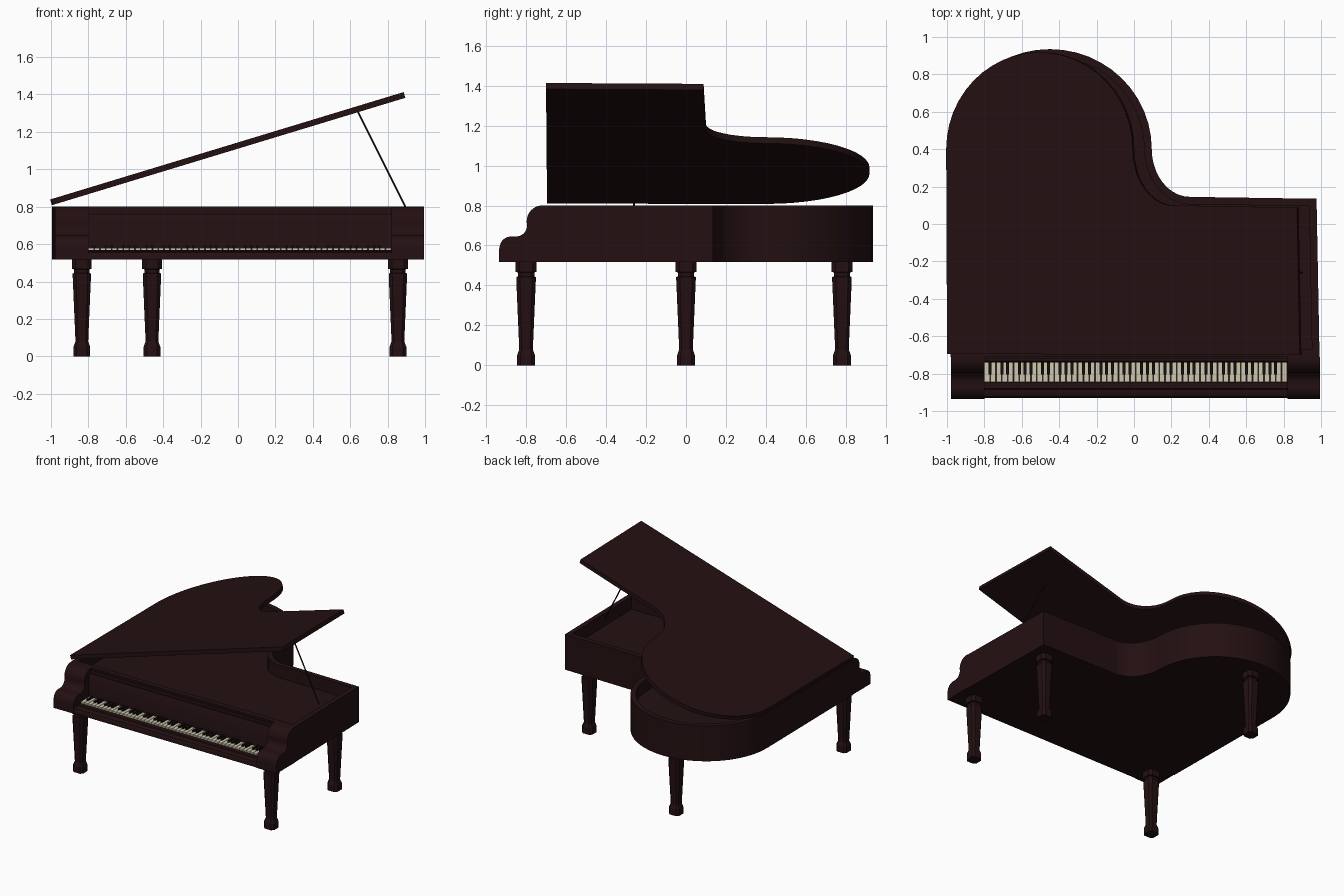
import bpy, bmesh, math
from mathutils import Vector, Matrix

if "Cube" in bpy.data.objects:
    bpy.data.objects.remove(bpy.data.objects["Cube"])


def material(name, rgb):
    m = bpy.data.materials.new(name)
    m.diffuse_color = (*rgb, 1)
    m.use_nodes = True
    m.node_tree.nodes["Principled BSDF"].inputs["Base Color"].default_value = m.diffuse_color
    return m


WOOD = material("dark_wood", (0.017, 0.005, 0.006))
IVORY = material("ivory", (0.62, 0.58, 0.43))
EBONY = material("ebony", (0.008, 0.004, 0.004))


def finish(name, bm, mat, smooth=True):
    bmesh.ops.recalc_face_normals(bm, faces=bm.faces)
    me = bpy.data.meshes.new(name)
    bm.to_mesh(me)
    bm.free()
    me.materials.append(mat)
    ob = bpy.data.objects.new(name, me)
    bpy.context.collection.objects.link(ob)
    if smooth:
        bpy.ops.object.select_all(action='DESELECT')
        ob.select_set(True)
        bpy.context.view_layer.objects.active = ob
        bpy.ops.object.shade_smooth_by_angle(angle=math.radians(30))
    return ob


def prism(name, pts, vec, mat=WOOD):
    """Extrude a closed 3D polygon along a vector."""
    bm = bmesh.new()
    f = bm.faces.new([bm.verts.new(p) for p in pts])
    top = bmesh.ops.extrude_face_region(bm, geom=[f])["geom"]
    bmesh.ops.translate(bm, vec=Vector(vec), verts=[v for v in top if isinstance(v, bmesh.types.BMVert)])
    return finish(name, bm, mat)


def add_box(bm, x0, x1, y0, y1, z0, z1):
    mat = Matrix.Translation(((x0 + x1) / 2, (y0 + y1) / 2, (z0 + z1) / 2))
    bmesh.ops.create_cube(bm, size=1, matrix=mat @ Matrix.Diagonal((x1 - x0, y1 - y0, z1 - z0, 1)))


def arc(cx, cy, rx, ry, a0, a1, n):
    ang = [math.radians(a0 + (a1 - a0) * i / n) for i in range(n + 1)]
    return [(cx + rx * math.cos(a), cy + ry * math.sin(a)) for a in ang]


def inset(pts, d):
    """Offset a clockwise outline inwards with mitred corners."""
    out = []
    for i, p in enumerate(pts):
        p = Vector(p)
        a = (p - Vector(pts[i - 1])).normalized()
        b = (Vector(pts[(i + 1) % len(pts)]) - p).normalized()
        na, nb = Vector((a.y, -a.x)), Vector((b.y, -b.x))
        out.append(tuple(p + (na + nb) * d / (1 + na.dot(nb))))
    return out


# Case: clockwise outline with round tail and concave bend
case = [(-0.982, -0.71)] + arc(-0.45, 0.4, 0.545, 0.535, 180, 0, 24)
case += arc(0.3, 0.4, 0.205, 0.255, 180, 270, 10)[1:] + [(0.976, 0.135), (0.992, -0.71)]
inner = inset(case, 0.04)
BOTTOM, DECK, TOP = 0.517, 0.70, 0.80
bm = bmesh.new()
rings = [[bm.verts.new((x, y, z)) for x, y in line]
         for line, z in ((case, BOTTOM), (case, TOP), (inner, TOP), (inner, DECK))]
for r0, r1 in zip(rings, rings[1:]):
    for i in range(len(case)):
        bm.faces.new((r0[i - 1], r0[i], r1[i], r1[i - 1]))
bm.faces.new(rings[0])
bm.faces.new(rings[-1])
finish("case", bm, WOOD)

# Scrolled cheeks either side of the keyboard
cheek = [(-0.71, BOTTOM), (-0.935, BOTTOM), (-0.935, 0.58)]
cheek += arc(-0.875, 0.585, 0.058, 0.06, 165, 90, 6)
cheek += arc(-0.85, 0.70, 0.055, 0.055, -90, 0, 7)
cheek += arc(-0.72, 0.72, 0.077, 0.08, 180, 90, 8) + [(-0.71, TOP)]
for side, x0, x1 in (("left", -0.978, -0.80), ("right", 0.82, 0.995)):
    prism(side + "_cheek", [(x0, y, z) for y, z in cheek], (x1 - x0, 0, 0))

# Key bed with rounded slip, and moulded fallboard
slip = [(-0.71, BOTTOM), (-0.93, BOTTOM), (-0.93, 0.54), (-0.922, 0.555), (-0.905, 0.562),
        (-0.885, 0.562), (-0.88, 0.568), (-0.847, 0.568), (-0.847, 0.55), (-0.71, 0.55)]
prism("key_bed", [(-0.80, y, z) for y, z in slip], (1.62, 0, 0))
fall = [(-0.71, 0.55), (-0.74, 0.55), (-0.74, 0.745), (-0.732, 0.76), (-0.72, 0.76),
        (-0.72, 0.785), (-0.712, 0.785), (-0.712, TOP), (-0.70, TOP)]
prism("fallboard", [(-0.80, y, z) for y, z in fall], (1.62, 0, 0))

# Keyboard: 52 white keys and 36 black keys
white, black = bmesh.new(), bmesh.new()
step = 1.62 / 52
for i in range(52):
    x = -0.80 + i * step
    add_box(white, x + 0.002, x + step - 0.002, -0.845, -0.74, 0.55, 0.58)
    if i % 7 in (0, 2, 3, 5, 6) and i < 51:
        add_box(black, x + step - 0.008, x + step + 0.008, -0.805, -0.74, 0.57, 0.592)
finish("white_keys", white, IVORY, False)
finish("black_keys", black, EBONY, False)

# Lid: hinged along the left edge
lid = [(-0.99, -0.695)] + arc(-0.474, 0.4, 0.521, 0.518, 180, 0, 24)
lid += arc(0.27, 0.4, 0.223, 0.3, 180, 270, 10)[1:] + [(0.965, 0.088), (0.98, -0.70)]
hinge = Vector((-0.995, 0, 0.808))
ob = prism("lid", [(x - hinge.x, y, 0) for x, y in lid], (0, 0, 0.032))
ob.location = hinge
ob.rotation_euler.y = -math.radians(16.9)

# Lid prop
a, b = Vector((0.90, -0.26, 0.79)), Vector((0.64, -0.26, 1.31))
bm = bmesh.new()
rot = (b - a).to_track_quat('Z', 'Y').to_matrix().to_4x4()
bmesh.ops.create_cone(bm, cap_ends=True, segments=8, radius1=0.005, radius2=0.005,
                      depth=(b - a).length, matrix=Matrix.Translation((a + b) / 2) @ rot)
finish("lid_prop", bm, WOOD)

# Legs: chamfered square section swept through a tapered profile
leg_profile = [(0.045, 0), (0.045, 0.05), (0.034, 0.08), (0.049, 0.43), (0.049, 0.442),
               (0.041, 0.446), (0.041, 0.465), (0.053, 0.468), (0.053, BOTTOM)]
legs = {"front_left": (-0.835, -0.80), "front_right": (0.855, -0.80),
        "middle_right": (0.855, 0.0), "back": (-0.46, 0.78)}
for name, (cx, cy) in legs.items():
    bm = bmesh.new()
    loops = []
    for r, z in leg_profile:
        c = r * 0.62
        sec = [(r, -c), (r, c), (c, r), (-c, r), (-r, c), (-r, -c), (-c, -r), (c, -r)]
        loops.append([bm.verts.new((cx + x, cy + y, z)) for x, y in sec])
    for l0, l1 in zip(loops, loops[1:]):
        for i in range(8):
            bm.faces.new((l0[i - 1], l0[i], l1[i], l1[i - 1]))
    bm.faces.new(loops[0])
    bm.faces.new(loops[-1])
    finish(name + "_leg", bm, WOOD, False)
